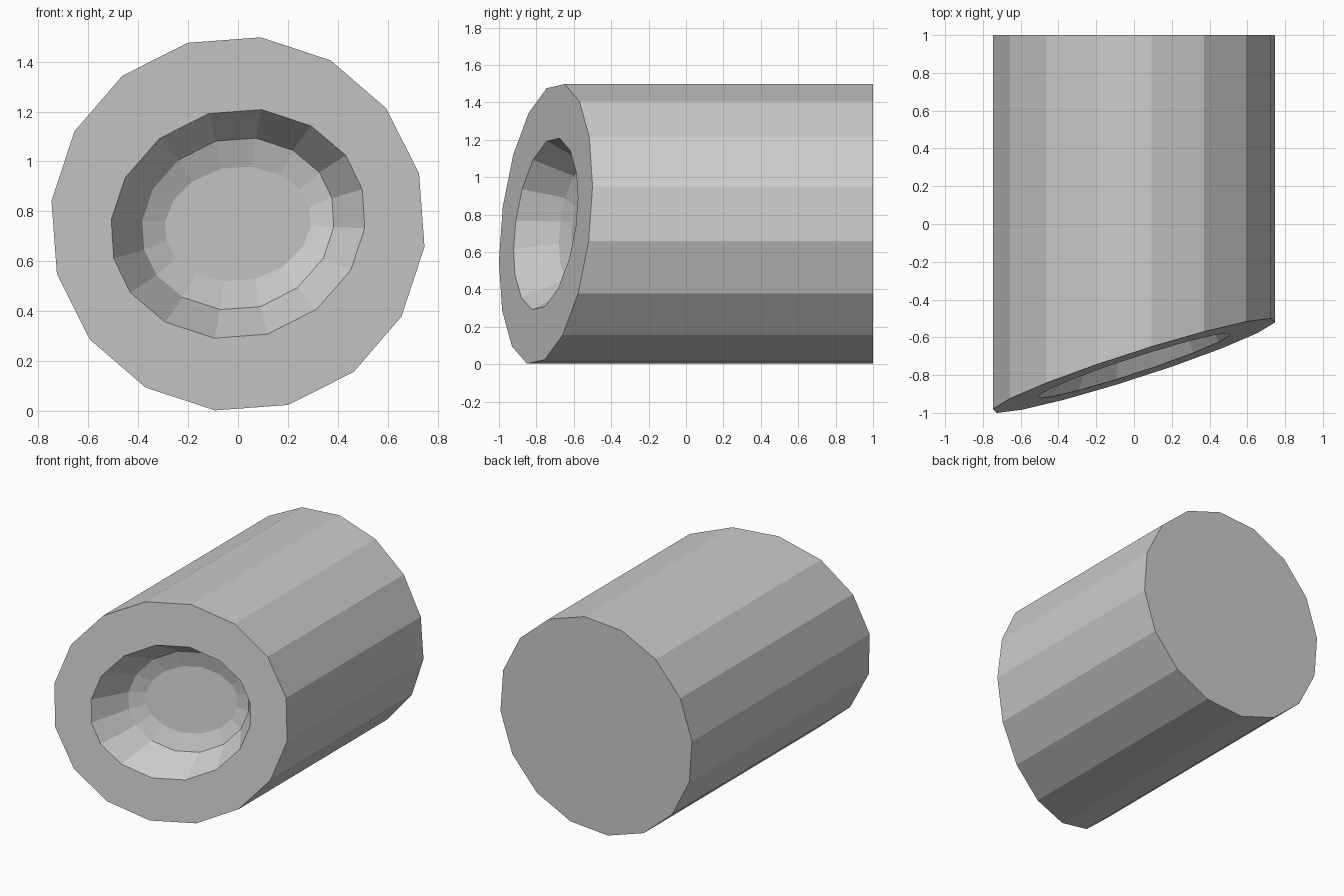
import bpy, bmesh
from math import cos, sin, radians

if "Cube" in bpy.data.objects:
    bpy.data.objects.remove(bpy.data.objects["Cube"])

N, R, CZ = 16, 0.753, 0.75


def slant(x, z):
    # height of the slanted front plane along y
    return -0.75 + 0.3186 * x + 0.0951 * z


# 16-sided outline, clockwise from the top
outer = [(R * cos(radians(83 - 22.5 * k)), R * sin(radians(83 - 22.5 * k))) for k in range(N)]

# Opening in the front: half outline, repeated by a half turn
half = [(0.095, 0.458), (0.292, 0.393), (0.432, 0.275), (0.498, 0.138),
        (0.508, -0.017), (0.452, -0.185), (0.315, -0.342), (0.118, -0.442)]
hole = half + [(-x, -z) for x, z in half]

bm = bmesh.new()


def ring(points, sx=1.0, sz=1.0, depth=0.0, y=None):
    verts = []
    for x, z in points:
        x, z = x * sx, z * sz
        verts.append(bm.verts.new((x, slant(x, z) + depth if y is None else y, z + CZ)))
    return verts


# Flat back, slanted front rim, stepped dish
rings = [ring(outer, y=1.0),
         ring(outer),
         ring(hole),
         ring(hole, 0.755, 0.75, 0.20),
         ring(hole, 0.575, 0.50, 0.235)]
for a, b in zip(rings, rings[1:]):
    for i in range(N):
        j = (i + 1) % N
        bm.faces.new((a[i], a[j], b[j], b[i]))
bm.faces.new(rings[0])
bm.faces.new(rings[-1])
bmesh.ops.recalc_face_normals(bm, faces=bm.faces)

mesh = bpy.data.meshes.new("slanted_tube")
bm.to_mesh(mesh)
bm.free()
bpy.context.collection.objects.link(bpy.data.objects.new("slanted_tube", mesh))
